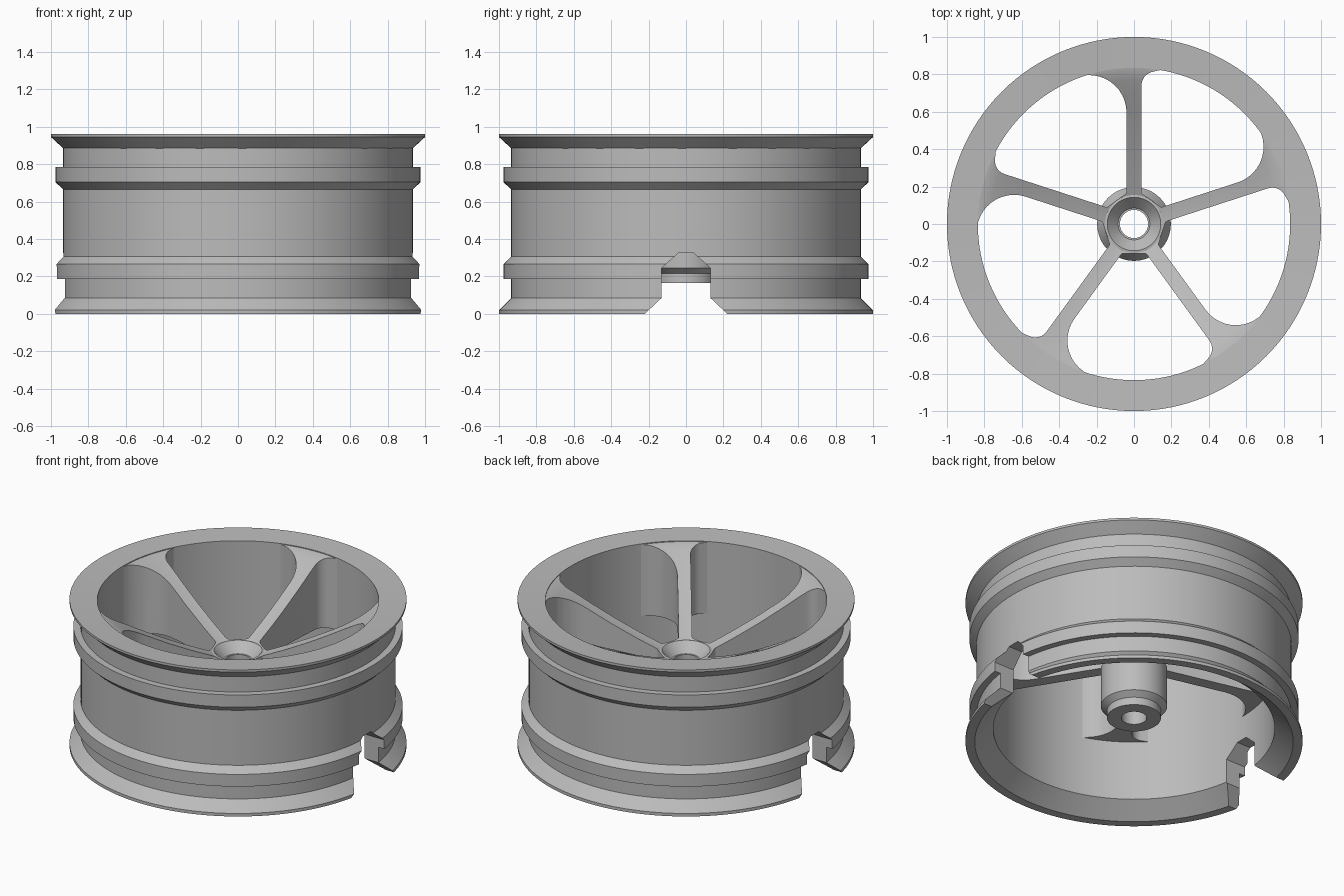
import bpy, bmesh, math
from mathutils import Matrix, Vector

cube = bpy.data.objects.get("Cube")
if cube:
    bpy.data.objects.remove(cube, do_unlink=True)

metal = bpy.data.materials.new("grey_metal")
metal.use_nodes = True
GREY = (0.5, 0.5, 0.5, 1)
metal.diffuse_color = GREY
metal.node_tree.nodes["Principled BSDF"].inputs["Base Color"].default_value = GREY


def finish(name, bm):
    bmesh.ops.recalc_face_normals(bm, faces=bm.faces)
    mesh = bpy.data.meshes.new(name)
    bm.to_mesh(mesh)
    bm.free()
    mesh.materials.append(metal)
    ob = bpy.data.objects.new(name, mesh)
    bpy.context.collection.objects.link(ob)
    return ob


def lathe(name, profile, steps=128):
    """Revolve a closed (radius, height) profile about z."""
    bm = bmesh.new()
    verts = [bm.verts.new((r, 0, z)) for r, z in profile]
    edges = [bm.edges.new((a, b)) for a, b in zip(verts, verts[1:] + verts[:1])]
    bmesh.ops.spin(bm, geom=verts + edges, cent=(0, 0, 0), axis=(0, 0, 1),
                   angle=math.tau, steps=steps, use_merge=True)
    bmesh.ops.remove_doubles(bm, verts=bm.verts, dist=1e-5)
    return finish(name, bm)


def add_prism(bm, points, depth):
    face = bm.faces.new([bm.verts.new(p) for p in points])
    out = bmesh.ops.extrude_face_region(bm, geom=[face])
    bmesh.ops.translate(bm, vec=depth,
                        verts=[g for g in out["geom"] if isinstance(g, bmesh.types.BMVert)])


def cut(target, cutter):
    mod = target.modifiers.new("cut", 'BOOLEAN')
    mod.operation = 'DIFFERENCE'
    mod.solver = 'EXACT'
    mod.object = cutter
    bpy.context.view_layer.objects.active = target
    bpy.ops.object.modifier_apply(modifier=mod.name)
    bpy.data.objects.remove(cutter, do_unlink=True)


def arc(radius, start, end, n):
    angles = [math.radians(start + (end - start) * i / n) for i in range(n + 1)]
    return [(radius * math.cos(a), radius * math.sin(a)) for a in angles]


def rounded(points, n=10):
    """Polygon from (x, y, radius) corners, each rounded by an arc-like curve."""
    result = []
    for i, (x, y, r) in enumerate(points):
        p = Vector((x, y))
        a = (Vector(points[i - 1][:2]) - p).normalized()
        b = (Vector(points[(i + 1) % len(points)][:2]) - p).normalized()
        if r == 0:
            result.append(p)
            continue
        half = a.angle(b) / 2
        centre = p + (a + b).normalized() * r / math.sin(half)
        t0, t1 = p + a * r / math.tan(half), p + b * r / math.tan(half)
        u, v = t0 - centre, t1 - centre
        sweep = u.angle_signed(v)
        for k in range(n + 1):
            f = -sweep * k / n
            result.append(centre + Matrix.Rotation(f, 2) @ u)
    return result


# Barrel with flanges and bead seats, open in the middle
BORE = 0.835
barrel = lathe("rim_barrel", [
    (0.945, 0), (1, 0), (1, 0.02), (0.935, 0.085), (0.935, 0.185), (0.977, 0.185),
    (0.977, 0.265), (0.935, 0.305), (0.935, 0.665), (0.977, 0.705), (0.977, 0.785),
    (0.935, 0.785), (0.935, 0.885), (1, 0.945), (1, 0.96), (BORE, 0.95), (BORE, 0.09)])

# Stepped notch through both sides of the lower flange
half = [(0.31, -0.085), (0.13, 0.085), (0.13, 0.245), (0.04, 0.325)]
outline = half + [(-y, z) for y, z in reversed(half)]
bm = bmesh.new()
add_prism(bm, [(-1.2, y, z) for y, z in outline], (2.4, 0, 0))
cut(barrel, finish("notch_cutter", bm))

# Dished spoke disc
spokes = lathe("spokes", [
    (0.13, 0.59), (0.155, 0.62), (0.3, 0.682), (0.45, 0.752), (0.6, 0.83), (0.7, 0.885),
    (0.77, 0.92), (0.82, 0.943), (0.86, 0.948), (0.86, 0.48), (0.2, 0.51), (0.13, 0.51)])

# Five windows, each with one wide and one tight outer corner
WEB = 0.04
end_dir = Vector((math.cos(math.radians(162)), math.sin(math.radians(162))))
end_side = Vector((end_dir.y, -end_dir.x)) * WEB
near = end_dir * 0.165 + end_side
far = end_dir * 0.8 + end_side
outer = arc(0.85, 111, 150, 14)
corners = [(-WEB, 0.165, 0.02), (-WEB, 0.805, 0.2)]
corners += [(x, y, 0) for x, y in outer]
corners += [(far.x, far.y, 0.075), (near.x, near.y, 0.02)]
window = rounded(corners)
bm = bmesh.new()
for i in range(5):
    turn = Matrix.Rotation(math.tau * i / 5, 3, 'Z')
    add_prism(bm, [turn @ Vector((p.x, p.y, 0.3)) for p in window], (0, 0, 0.9))
cut(spokes, finish("window_cutter", bm))

# Hub with countersunk bore
hub = lathe("hub", [
    (0.075, 0.165), (0.16, 0.165), (0.16, 0.215), (0.197, 0.245), (0.197, 0.5),
    (0.16, 0.56), (0.155, 0.62), (0.143, 0.622), (0.085, 0.56), (0.075, 0.56)], 64)

# Smooth shading with crisp machined edges
for ob in (barrel, spokes, hub):
    bpy.ops.object.select_all(action='DESELECT')
    ob.select_set(True)
    bpy.context.view_layer.objects.active = ob
    bpy.ops.object.shade_smooth_by_angle(angle=math.radians(25))
